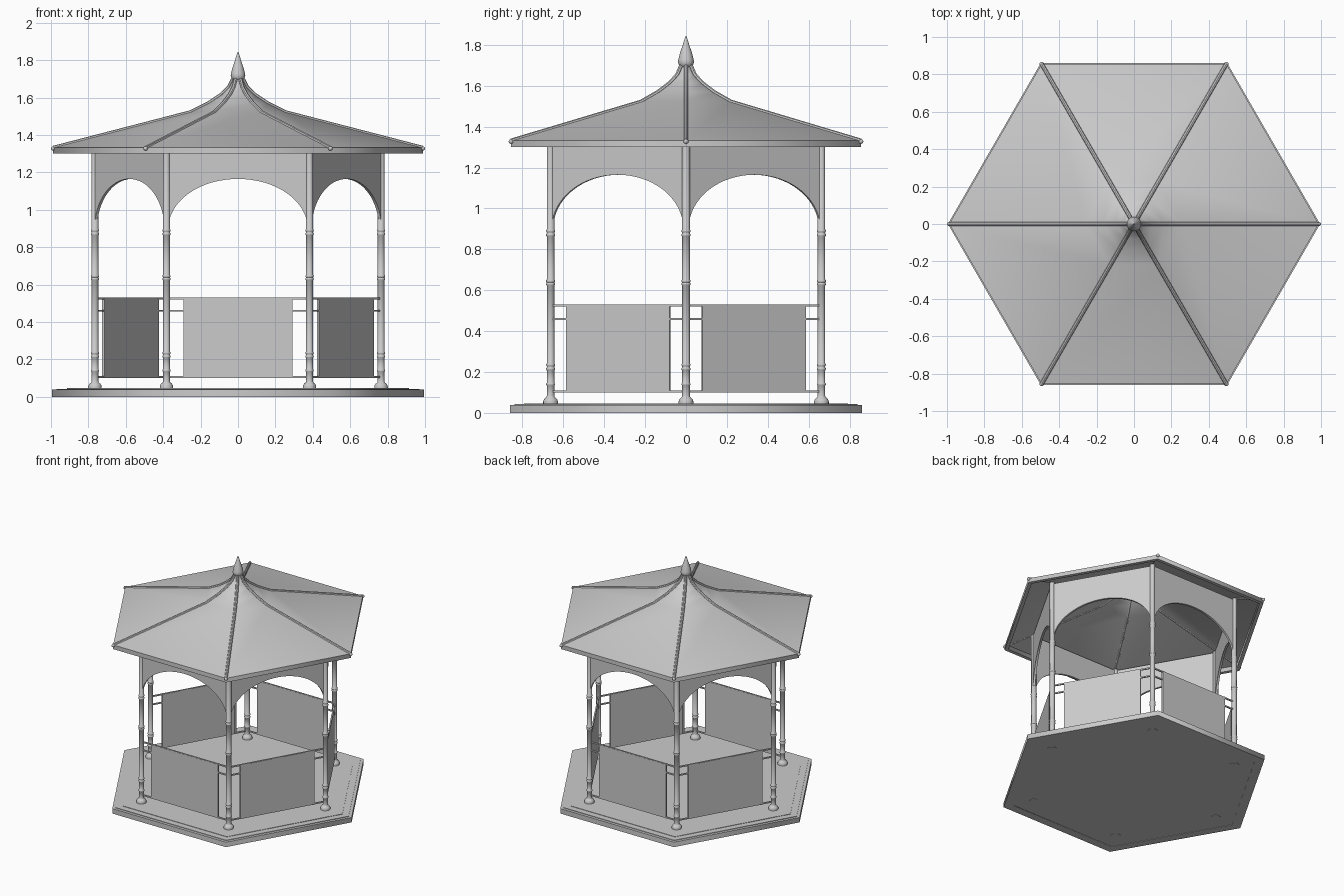
import bpy, bmesh, math
from mathutils import Matrix, Vector

old = bpy.data.objects.get("Cube")
if old:
    bpy.data.objects.remove(old, do_unlink=True)

grey = bpy.data.materials.new("plain_grey")
grey.use_nodes = True
COLOUR = (0.6, 0.6, 0.6, 1)
grey.diffuse_color = COLOUR
grey.node_tree.nodes["Principled BSDF"].inputs["Base Color"].default_value = COLOUR

POST_R = 0.765                      # radius of the ring of columns
HALF = POST_R / 2                   # half the distance between columns
APOTHEM = POST_R * math.cos(math.pi / 6)
ROOF_R = 0.988
ENTRANCE = 3                        # the side left open


def finish(name, bm, matrix=Matrix.Identity(4), sharp_angle=35):
    bmesh.ops.recalc_face_normals(bm, faces=bm.faces)
    mesh = bpy.data.meshes.new(name)
    bm.to_mesh(mesh)
    bm.free()
    mesh.materials.append(grey)
    obj = bpy.data.objects.new(name, mesh)
    bpy.context.collection.objects.link(obj)
    obj.matrix_world = matrix
    bpy.ops.object.select_all(action='DESELECT')
    obj.select_set(True)
    bpy.context.view_layer.objects.active = obj
    bpy.ops.object.shade_smooth_by_angle(angle=math.radians(sharp_angle))
    return obj


def copy(obj, name, matrix):
    twin = bpy.data.objects.new(name, obj.data)
    bpy.context.collection.objects.link(twin)
    twin.matrix_world = matrix


def lathe(profile, sides, closed=False):
    """Loft rings of (radius, z); closed joins the last ring to the first."""
    bm = bmesh.new()
    rings = [[bm.verts.new((r * math.cos(math.tau * i / sides),
                            r * math.sin(math.tau * i / sides), z))
              for i in range(sides)] for r, z in profile]
    pairs = list(zip(rings, rings[1:]))
    if closed:
        pairs.append((rings[-1], rings[0]))
    for a, b in pairs:
        for i in range(sides):
            j = (i + 1) % sides
            bm.faces.new((a[i], a[j], b[j], b[i]))
    if not closed:
        bm.faces.new(rings[0][::-1])
        bm.faces.new(rings[-1])
    return bm


def add_box(bm, x0, x1, y0, y1, z0, z1):
    size = Vector((x1 - x0, y1 - y0, z1 - z0))
    mid = Vector((x0 + x1, y0 + y1, z0 + z1)) / 2
    bmesh.ops.create_cube(bm, size=1, matrix=Matrix.Translation(mid) @ Matrix.Diagonal(size).to_4x4())


def turn(k):
    return Matrix.Rotation(math.radians(60 * k), 4, 'Z')


def corner_matrix(k):
    return turn(k) @ Matrix.Translation((POST_R, 0, 0))


def side_matrix(k):
    """Local x runs along side k and local y points outward."""
    return turn(k - 1) @ Matrix.Translation((0, APOTHEM, 0))


# Stepped hexagonal floor, slightly recessed underneath
finish("floor_slab", lathe([(0.92, 0.002), (0.92, 0), (0.995, 0), (0.995, 0.039), (0.97, 0.039),
                            (0.97, 0.043), (0.915, 0.043), (0.915, 0.046)], 6), sharp_angle=62)

# Turned columns: rounded foot, rings and a plain shaft
R = 0.0185
column = [(0.036, 0), (0.036, 0.055), (0.034, 0.063), (0.028, 0.071), (0.021, 0.076), (R, 0.084)]
for z in (0.14, 0.215, 0.235, 0.63, 0.645, 0.87, 0.89):
    column += [(R, z - 0.007), (0.022, z - 0.003), (0.022, z + 0.003), (R, z + 0.007)]
column.append((R, 1.375))
post = finish("column_1", lathe(column, 20), corner_matrix(0), 65)

# Arched valance panels between the columns
bm = bmesh.new()
STEPS = 32
strip = []
for i in range(STEPS + 1):
    a = math.pi * i / STEPS
    x = -(HALF - 0.01) * math.cos(a)
    low = bm.verts.new((x, 0.008, 0.9 + 0.265 * math.sin(a)))
    strip.append((low, bm.verts.new((x, 0.008, 1.365))))
faces = [bm.faces.new((a[0], b[0], b[1], a[1])) for a, b in zip(strip, strip[1:])]
extruded = bmesh.ops.extrude_face_region(bm, geom=faces, use_keep_orig=True)["geom"]
bmesh.ops.translate(bm, vec=(0, -0.016, 0),
                    verts=[v for v in extruded if isinstance(v, bmesh.types.BMVert)])
arch = finish("arch_1", bm, side_matrix(0))

# Railings with a solid panel on every side except the entrance
bm = bmesh.new()
add_box(bm, -0.28, 0.28, -0.006, 0.006, 0.105, 0.525)
for z in (0.105, 0.46, 0.525):
    add_box(bm, -HALF, HALF, -0.005, 0.005, z - 0.005, z + 0.005)
for s in (-1, 1):
    add_box(bm, s * 0.286 - 0.006, s * 0.286 + 0.006, -0.007, 0.007, 0.1, 0.53)
rail = finish("railing_1", bm, side_matrix(0))

# Thin six-sided roof skin with a swept-up crown and an eave beam
slope = [(ROOF_R, 1.333), (0.255, 1.523), (0.16, 1.57), (0.092, 1.615), (0.05, 1.655), (0.027, 1.7)]
under = [(r - 0.006, z - 0.006) for r, z in reversed(slope[1:])]
eave = [(ROOF_R - 0.03, 1.333), (ROOF_R - 0.03, 1.3), (ROOF_R, 1.3)]
finish("roof", lathe(slope + under + eave, 6, True), sharp_angle=62)

# Round ridge ribs along the six hips, showing above and below the skin
curve = bpy.data.curves.new("ridge_path", 'CURVE')
curve.dimensions = '3D'
curve.bevel_depth = 0.011
curve.bevel_resolution = 2
curve.use_fill_caps = True
line = curve.splines.new('POLY')
line.points.add(len(slope) - 1)
for p, (r, z) in zip(line.points, slope):
    p.co = (r, 0, z - 0.002, 1)
helper = bpy.data.objects.new("ridge_helper", curve)
bpy.context.collection.objects.link(helper)
bpy.context.view_layer.update()
bm = bmesh.new()
bm.from_mesh(helper.to_mesh())
helper.to_mesh_clear()
bpy.data.objects.remove(helper, do_unlink=True)
bmesh.ops.create_uvsphere(bm, u_segments=12, v_segments=8, radius=0.012,
                          matrix=Matrix.Translation((ROOF_R, 0, 1.328)))
ridge = finish("ridge_1", bm)

# Repeat the parts around the hexagon
for k in range(1, 6):
    copy(post, f"column_{k + 1}", corner_matrix(k))
    copy(arch, f"arch_{k + 1}", side_matrix(k))
    copy(ridge, f"ridge_{k + 1}", turn(k))
    if k != ENTRANCE:
        copy(rail, f"railing_{k + 1}", side_matrix(k))

# Pointed finial
finish("finial", lathe([(0.022, 1.67), (0.024, 1.69), (0.034, 1.7), (0.039, 1.715), (0.037, 1.73),
                        (0.028, 1.765), (0.016, 1.8), (0.007, 1.83), (0.001, 1.845)], 20))
